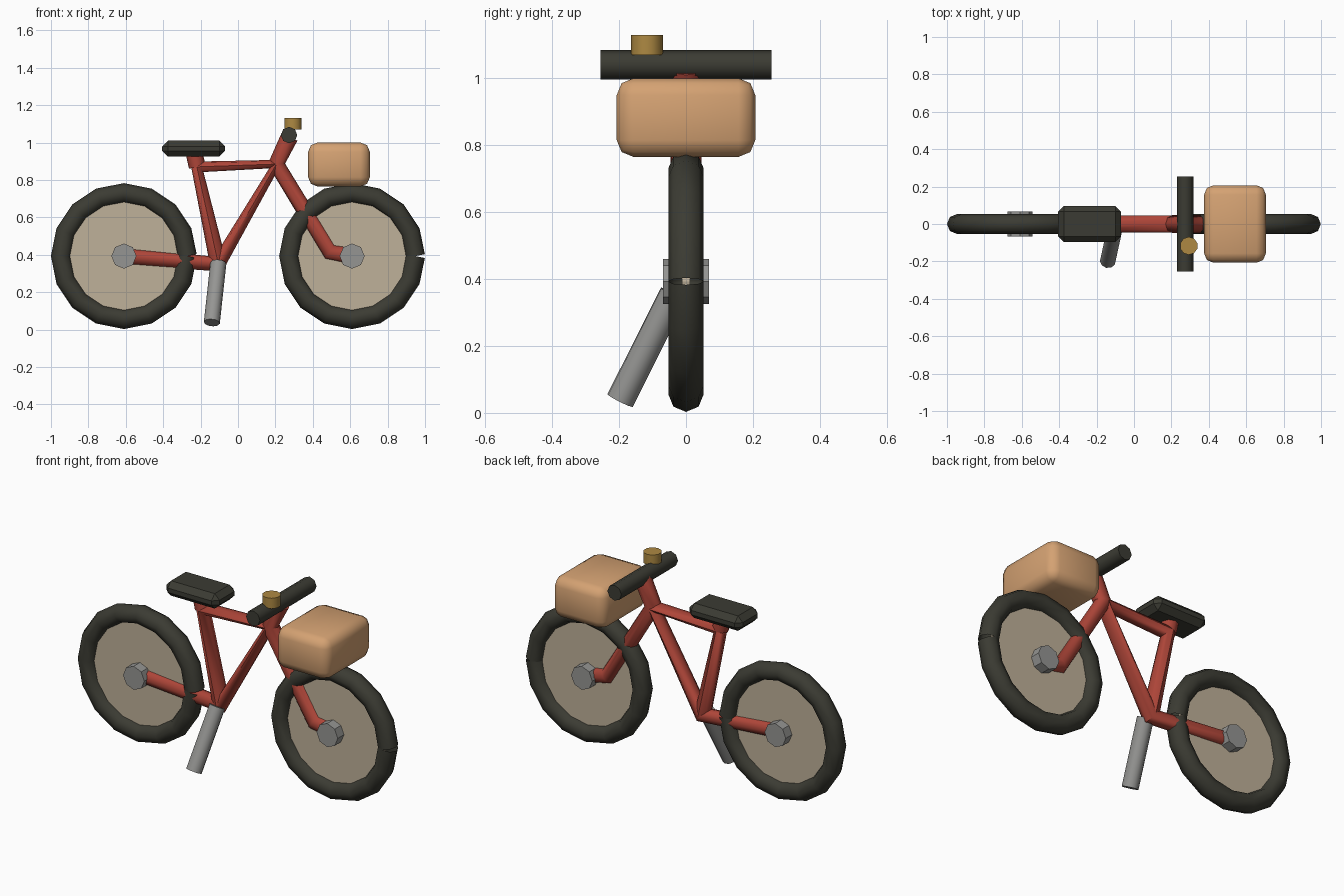
import bpy
import math
from mathutils import Vector

cube = bpy.data.objects.get("Cube")
if cube:
    bpy.data.objects.remove(cube, do_unlink=True)


def material(name, rgb):
    m = bpy.data.materials.new(name)
    m.use_nodes = True
    m.diffuse_color = (*rgb, 1)
    m.node_tree.nodes["Principled BSDF"].inputs["Base Color"].default_value = (*rgb, 1)
    return m


DARK = material("dark rubber", (0.044, 0.044, 0.033))
RED = material("red paint", (0.42, 0.06, 0.04))
BEIGE = material("beige disc", (0.52, 0.44, 0.32))
GREY = material("grey metal", (0.30, 0.30, 0.29))
BRASS = material("brass", (0.42, 0.25, 0.055))
TAN = material("tan basket", (0.66, 0.36, 0.17))


def finish(name, mat, smooth=None):
    ob = bpy.context.object
    ob.name = ob.data.name = name
    ob.data.materials.clear()
    ob.data.materials.append(mat)
    if smooth:
        bpy.ops.object.shade_smooth_by_angle(angle=math.radians(smooth))
    return ob


def rod(name, a, b, radius, sides, mat, smooth=None):
    """Cylinder between two points."""
    a, b = Vector(a), Vector(b)
    bpy.ops.mesh.primitive_cylinder_add(
        vertices=sides, radius=radius, depth=(b - a).length, location=(a + b) / 2,
        rotation=(b - a).to_track_quat('Z', 'Y').to_euler())
    return finish(name, mat, smooth)


def tube(name, points, radius, mat, caps=True):
    """Round tube swept along an open path in the XZ plane."""
    curve = bpy.data.curves.new(name, 'CURVE')
    curve.dimensions = '3D'
    curve.bevel_depth = radius
    curve.bevel_resolution = 2
    curve.use_fill_caps = caps
    path = curve.splines.new('POLY')
    path.points.add(len(points) - 1)
    for p, (x, z) in zip(path.points, points):
        p.co = (x, 0, z, 1)
    ob = bpy.data.objects.new(name, curve)
    bpy.context.collection.objects.link(ob)
    bpy.ops.object.select_all(action='DESELECT')
    ob.select_set(True)
    bpy.context.view_layer.objects.active = ob
    bpy.ops.object.convert(target='MESH')
    return finish(name, mat, 50)


def block(name, low, high, bevel, segments, mat, smooth=None):
    """Box between two corners with bevelled edges."""
    low, high = Vector(low), Vector(high)
    bpy.ops.mesh.primitive_cube_add(size=1, location=(low + high) / 2)
    ob = bpy.context.object
    ob.scale = high - low
    bpy.ops.object.transform_apply(location=False, rotation=False, scale=True)
    mod = ob.modifiers.new("bevel", 'BEVEL')
    mod.width = bevel
    mod.segments = segments
    bpy.ops.object.modifier_apply(modifier=mod.name)
    return finish(name, mat, smooth)


# Wheels: tyre with a seam, solid disc and hub
AXLE, RING, SIDES = 0.393, 0.337, 16
for label, cx in (("rear", -0.61), ("front", 0.61)):
    turns = [math.tau * i / SIDES for i in range(SIDES + 1)]
    tube(label + "_tyre",
         [(cx + RING * math.cos(t), AXLE + RING * math.sin(t)) for t in turns],
         0.053, DARK, caps=False)
    rod(label + "_disc", (cx, -0.012, AXLE), (cx, 0.012, AXLE), 0.32, SIDES, BEIGE)
    rod(label + "_hub", (cx, -0.068, AXLE), (cx, 0.068, AXLE), 0.067, 8, GREY)

# Frame, fork with stem, and seat post
crank, head, seat_top = (-0.105, 0.35), (0.205, 0.885), (-0.22, 0.87)
tube("frame", [(-0.61, AXLE), crank, head, seat_top, crank], 0.045, RED)
tube("fork", [(0.275, 1.03), head, (0.49, 0.415), (0.61, AXLE)], 0.047, RED)
rod("seat_post", (-0.218, 0, 0.87), (-0.238, 0, 0.96), 0.045, 8, RED, 50)

# Seat, handlebar, bell
block("seat", (-0.405, -0.097, 0.925), (-0.07, 0.097, 1.01), 0.03, 1, DARK)
rod("handlebar", (0.273, -0.255, 1.04), (0.273, 0.255, 1.04), 0.044, 8, DARK, 50)
rod("bell", (0.293, -0.117, 1.07), (0.293, -0.117, 1.13), 0.048, 10, BRASS, 40)

# Basket and kickstand
block("basket", (0.375, -0.207, 0.765), (0.705, 0.207, 1.0), 0.05, 2, TAN, 50)
rod("kickstand", (-0.105, -0.037, 0.355), (-0.14, -0.197, 0.037), 0.043, 10, GREY, 50)
